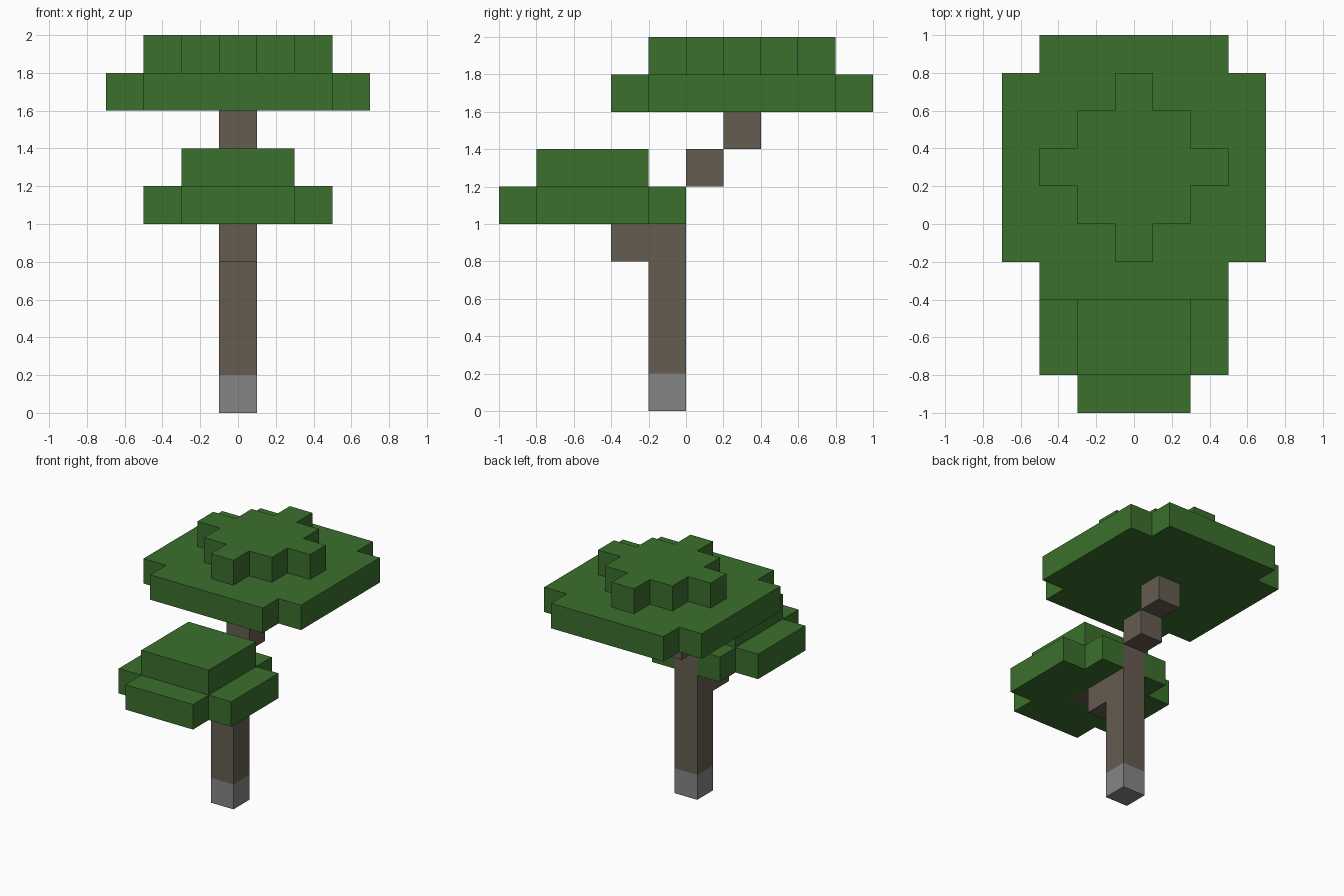
import bpy
import bmesh
from mathutils import Vector

UNIT = 0.2  # edge of one block

cube = bpy.data.objects.get("Cube")
if cube:
    bpy.data.objects.remove(cube, do_unlink=True)


def make_material(name, rgb):
    mat = bpy.data.materials.new(name)
    mat.use_nodes = True
    mat.diffuse_color = (*rgb, 1)
    mat.node_tree.nodes["Principled BSDF"].inputs["Base Color"].default_value = (*rgb, 1)
    return mat


green = make_material("leaf green", (0.044, 0.162, 0.026))
brown = make_material("bark brown", (0.130, 0.107, 0.082))
grey = make_material("stone grey", (0.235, 0.235, 0.235))


def blocks(half, y0, y1, z0, z1):
    """Block cells centred on x, spanning the given rows and layers."""
    return {(x, y, z) for x in range(-half, half + 1)
            for y in range(y0, y1) for z in range(z0, z1)}


def build(name, cells, mat):
    """Skin a set of block cells with outer faces only, then merge flat areas."""
    bm = bmesh.new()
    for cell in cells:
        centre = Vector(cell) + Vector((0, 0.5, 0.5))
        for axis in range(3):
            for sign in (-1, 1):
                n = Vector((0, 0, 0))
                n[axis] = sign
                if tuple(int(c + d) for c, d in zip(cell, n)) in cells:
                    continue
                u = Vector((n.y, n.z, n.x))
                v = n.cross(u)
                corners = (-u - v, u - v, u + v, v - u)
                bm.faces.new([bm.verts.new((centre + (n + c) / 2) * UNIT) for c in corners])
    bmesh.ops.remove_doubles(bm, verts=bm.verts, dist=0.001)
    bmesh.ops.dissolve_limit(bm, angle_limit=0.01, verts=bm.verts, edges=bm.edges)
    mesh = bpy.data.meshes.new(name)
    bm.to_mesh(mesh)
    bm.free()
    mesh.materials.append(mat)
    obj = bpy.data.objects.new(name, mesh)
    bpy.context.collection.objects.link(obj)


# Stone foot and upright trunk with its front branch
build("trunk_base", blocks(0, -1, 0, 0, 1), grey)
trunk = blocks(0, -1, 0, 1, 6) | blocks(0, -2, -1, 4, 5)
build("trunk", trunk, brown)

# Branch end set into the lower leaves
branch_tip = blocks(0, -3, -2, 5, 6)
build("branch_tip", branch_tip, brown)

# Stepped blocks that lean back to the upper canopy
build("upper_trunk_step", blocks(0, 0, 1, 6, 7), brown)
build("upper_trunk_top", blocks(0, 1, 2, 7, 8), brown)

# Lower canopy: notched plate with a square cap
lower = blocks(2, -4, -1, 5, 6) | blocks(1, -5, 0, 5, 6) | blocks(1, -4, -1, 6, 7)
build("lower_canopy", lower - trunk - branch_tip, green)

# Upper canopy: notched plate with a stepped diamond cap
upper = blocks(3, -1, 4, 8, 9) | blocks(2, -2, 5, 8, 9)
build("upper_canopy", upper, green)
cap = set()
for half in range(3):
    cap |= blocks(half, half - 1, 4 - half, 9, 10)
build("upper_canopy_cap", cap, green)
